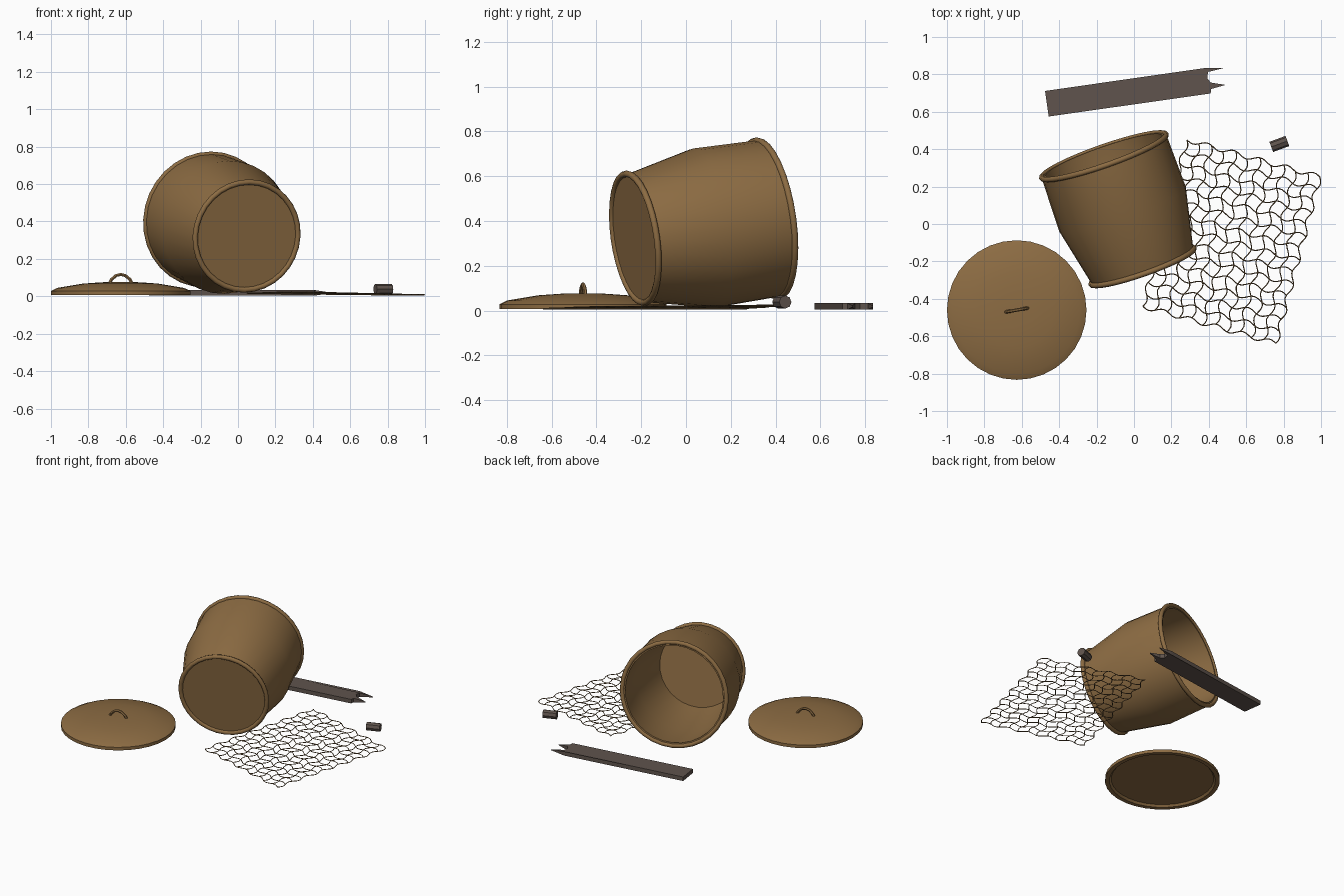
import bpy, bmesh, math
from mathutils import Vector, Matrix

cube = bpy.data.objects.get("Cube")
if cube:
    bpy.data.objects.remove(cube, do_unlink=True)


def material(name, rgb):
    m = bpy.data.materials.new(name)
    m.use_nodes = True
    color = (*rgb, 1)
    m.diffuse_color = color
    m.node_tree.nodes["Principled BSDF"].inputs["Base Color"].default_value = color
    return m


BROWN = material("warm_brown", (0.265, 0.15, 0.056))
GREY = material("weathered_grey_wood", (0.115, 0.088, 0.074))
TWINE = material("brown_twine", (0.2, 0.12, 0.05))


def finish(obj, mat, smooth=None):
    obj.data.materials.append(mat)
    bpy.ops.object.select_all(action="DESELECT")
    obj.select_set(True)
    bpy.context.view_layer.objects.active = obj
    if obj.type == "CURVE":
        bpy.ops.object.convert(target="MESH")
    if smooth:
        bpy.ops.object.shade_smooth_by_angle(angle=math.radians(smooth))


def mesh_object(name, bm, mat, smooth=None):
    bmesh.ops.recalc_face_normals(bm, faces=bm.faces)
    me = bpy.data.meshes.new(name)
    bm.to_mesh(me)
    bm.free()
    obj = bpy.data.objects.new(name, me)
    bpy.context.collection.objects.link(obj)
    finish(obj, mat, smooth)


def lathe(name, profile, mat, matrix, steps=32, smooth=40):
    """Spin an (r, z) profile about z, then place it."""
    bm = bmesh.new()
    verts = [bm.verts.new((r, 0, z)) for r, z in profile]
    edges = [bm.edges.new(pair) for pair in zip(verts, verts[1:])]
    bmesh.ops.spin(bm, geom=verts + edges, cent=(0, 0, 0), axis=(0, 0, 1),
                   angle=math.tau, steps=steps, use_merge=True)
    bmesh.ops.remove_doubles(bm, verts=bm.verts, dist=0.0001)
    bm.transform(matrix)
    mesh_object(name, bm, mat, smooth)


def tube(name, paths, radius, mat, sides=0, smooth=None):
    cu = bpy.data.curves.new(name, "CURVE")
    cu.dimensions = "3D"
    cu.bevel_depth = radius
    cu.bevel_resolution = sides
    cu.use_fill_caps = True
    for path in paths:
        sp = cu.splines.new("POLY")
        sp.points.add(len(path) - 1)
        for point, co in zip(sp.points, path):
            point.co = (*co, 1)
    obj = bpy.data.objects.new(name, cu)
    bpy.context.collection.objects.link(obj)
    finish(obj, mat, smooth)


def hoop(name, radius, height, thick, matrix):
    ring = [(radius + thick * math.cos(a * math.tau / 8),
             height + thick * math.sin(a * math.tau / 8)) for a in range(9)]
    lathe(name, ring, BROWN, matrix, smooth=60)


# Tipped barrel: open shell with bulging wall, lying on its side
base, mouth = Vector((0.047, -0.23, 0.322)), Vector((-0.162, 0.366, 0.411))
axis = mouth - base
length = axis.length
tipped = Matrix.Translation(base) @ axis.to_track_quat("Z", "Y").to_matrix().to_4x4()
belly = length * 0.52
lathe("barrel_shell", [(0, 0.002), (0.287, 0.002), (0.359, belly), (0.353, length),
                       (0.33, length), (0.338, belly), (0.268, 0.022), (0, 0.022)],
      BROWN, tipped)
hoop("barrel_base_hoop", 0.291, 0.004, 0.015, tipped)
hoop("barrel_mouth_hoop", 0.352, length - 0.004, 0.015, tipped)

# Lid lying flat, with a recessed underside and an arched handle
lid_place = Matrix.Translation((-0.627, -0.46, 0))
lathe("lid", [(0, 0.02), (0.333, 0.02), (0.345, 0.006), (0.373, 0.006), (0.373, 0.028),
              (0.338, 0.045), (0.2, 0.068), (0.1, 0.075), (0, 0.076)], BROWN, lid_place, smooth=35)
turn = lid_place @ Matrix.Rotation(math.radians(10), 4, "Z")
arch = [(-0.062, 0.066), (-0.05, 0.09), (-0.025, 0.111), (0, 0.117)]
arch += [(-x, z) for x, z in reversed(arch[:-1])]
tube("lid_handle", [[turn @ Vector((x, 0, z)) for x, z in arch]], 0.009, BROWN, 1, 50)

# Net: two sets of wavy threads spread over the ground
corner, across, along = Vector((0.283, 0.45)), Vector((0.71, -0.198)), Vector((-0.235, -0.89))


def net_point(u, v):
    su = u + 0.018 * math.sin(v * math.tau * 6.5)
    sv = v + 0.014 * math.sin(u * math.tau * 5)
    p = corner + across * su + along * sv
    return Vector((p.x, p.y, 0.008 + 0.016 * (1 - u) * (1 - 0.5 * v)))


COLS, ROWS, STEPS = 11, 14, 60
threads = [[net_point(i / COLS, t / STEPS) for t in range(STEPS + 1)] for i in range(COLS + 1)]
threads += [[net_point(t / STEPS, j / ROWS) for t in range(STEPS + 1)] for j in range(ROWS + 1)]
tube("net", threads, 0.003, TWINE)

# Broken plank with two thin splinters at its snapped end
bm = bmesh.new()
outline = [(0, -0.069), (0.875, -0.069), (0.88, -0.046), (0.96, -0.035), (0.885, -0.012),
           (0.868, 0.012), (0.877, 0.047), (0.97, 0.056), (0.866, 0.07), (0, 0.069)]
face = bm.faces.new([bm.verts.new((x, y, 0.004)) for x, y in outline])
raised = bmesh.ops.extrude_face_region(bm, geom=[face])["geom"]
bmesh.ops.translate(bm, vec=(0, 0, 0.029), verts=[g for g in raised if isinstance(g, bmesh.types.BMVert)])
for v in bm.verts:
    if v.co.x > 0.93:
        v.co.z = 0.018 + (v.co.z - 0.018) * 0.2
bm.transform(Matrix.Translation((-0.466, 0.643, 0)) @ Matrix.Rotation(math.radians(8.1), 4, "Z"))
mesh_object("broken_plank", bm, GREY)

# Short wooden peg beside the net
peg = (Matrix.Translation((0.777, 0.428, 0.038)) @ Matrix.Rotation(math.radians(20), 4, "Z")
       @ Matrix.Rotation(math.pi / 2, 4, "Y"))
lathe("wooden_peg", [(0, -0.046), (0.029, -0.046), (0.029, 0.046), (0, 0.046)], GREY, peg, steps=8, smooth=None)
